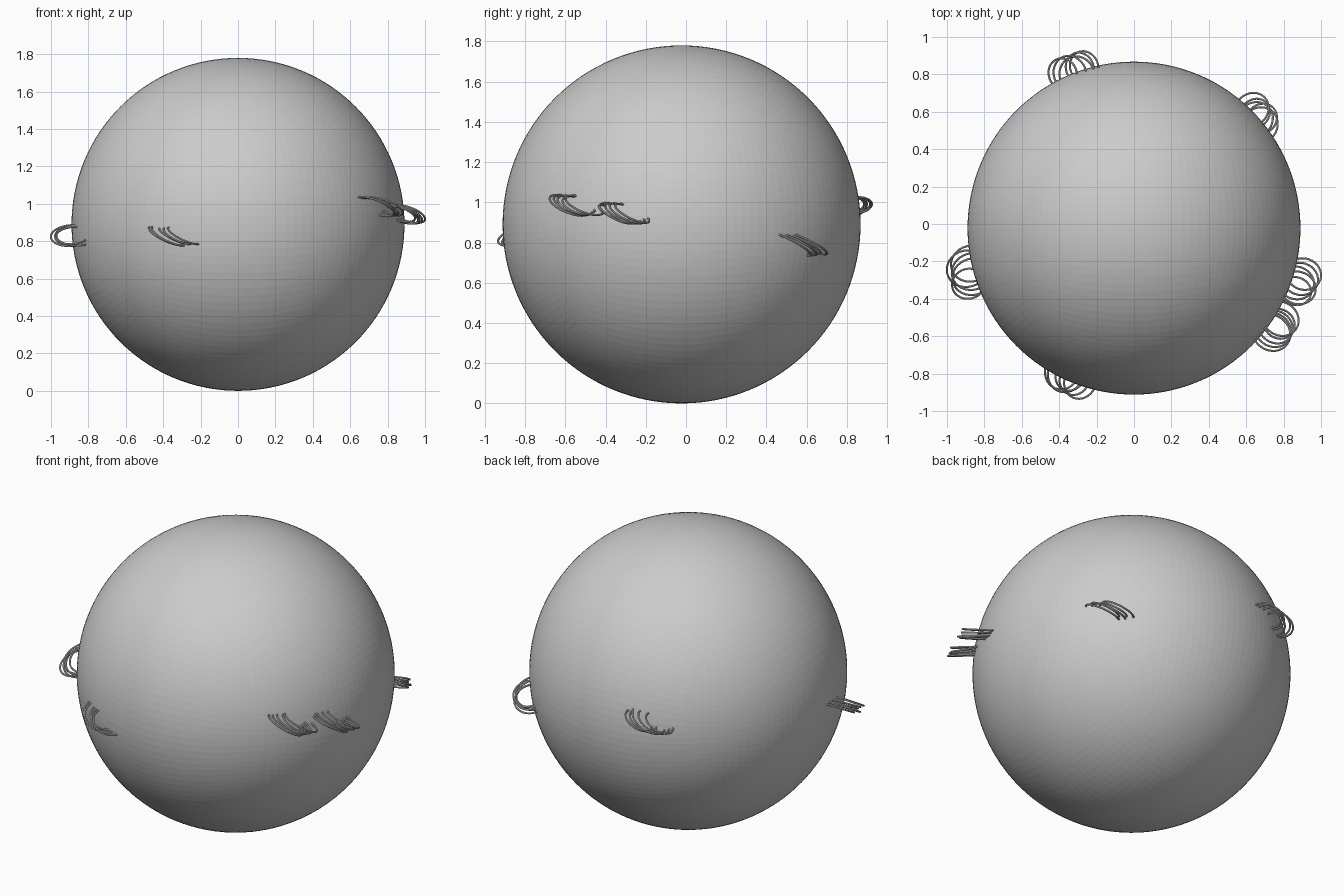
import bpy, bmesh, math, random
from mathutils import Vector

if "Cube" in bpy.data.objects:
    bpy.data.objects.remove(bpy.data.objects["Cube"])

random.seed(4)
R = 0.89
CENTRE = Vector((0, -0.022, R))

grey = bpy.data.materials.new("plain grey")
grey.diffuse_color = (0.6, 0.6, 0.6, 1)
grey.use_nodes = True
grey.node_tree.nodes["Principled BSDF"].inputs["Base Color"].default_value = grey.diffuse_color

# Ball: finely divided cube pushed out to a sphere
bm = bmesh.new()
bmesh.ops.create_cube(bm, size=2)
bmesh.ops.subdivide_edges(bm, edges=bm.edges[:], cuts=31, use_grid_fill=True)
for v in bm.verts:
    p = Vector([math.tan(c * math.pi / 4) for c in v.co])
    v.co = CENTRE + p.normalized() * R
mesh = bpy.data.meshes.new("ball")
bm.to_mesh(mesh)
bm.free()
mesh.materials.append(grey)
bpy.context.collection.objects.link(bpy.data.objects.new("ball", mesh))


def wire_tuft(name, azimuth, height, bulge, spread):
    """Overlapping wire hoops, sloping down to the right, partly sunk in the ball."""
    a = math.radians(azimuth)
    out = Vector((math.cos(a), math.sin(a), 0))
    side = Vector((-math.sin(a), math.cos(a), 0))
    curve = bpy.data.curves.new(name, 'CURVE')
    curve.dimensions = '3D'
    curve.bevel_depth = 0.0055
    curve.bevel_resolution = 2
    for k in (-1, -0.6, -0.15, 0.4, 1):
        s = k * spread
        drop = random.uniform(0.05, 0.22)
        across = (side - Vector((0, 0, 0.54))).normalized()
        forward = (out - Vector((0, 0, drop))).normalized()
        radius = random.uniform(0.082, 0.112)
        reach = bulge - radius - random.uniform(0, 0.03)
        centre = Vector((CENTRE.x, CENTRE.y, height))
        centre += side * s + out * (math.sqrt(R * R - s * s) + reach)
        spline = curve.splines.new('POLY')
        n = 32
        spline.points.add(n - 1)
        for i, pt in enumerate(spline.points):
            t = 2 * math.pi * i / n
            p = centre + radius * (across * math.cos(t) + forward * math.sin(t))
            pt.co = (*p, 1)
        spline.use_cyclic_u = True
    curve.materials.append(grey)
    obj = bpy.data.objects.new(name, curve)
    bpy.context.collection.objects.link(obj)
    # Turn the swept curve into a smooth mesh
    bpy.ops.object.select_all(action='DESELECT')
    obj.select_set(True)
    bpy.context.view_layer.objects.active = obj
    bpy.ops.object.convert(target='MESH')
    bpy.ops.object.shade_smooth_by_angle()


# Six tufts spread around the middle: azimuth, height, bulge, sideways spread
wire_tuft("back_left_tuft", 111, 0.985, 0.11, 0.06)
wire_tuft("back_right_tuft", 42.3, 0.79, 0.105, 0.045)
wire_tuft("right_tuft", -18.2, 0.945, 0.15, 0.05)
wire_tuft("front_right_tuft", -34.5, 0.985, 0.14, 0.045)
wire_tuft("front_tuft", -113, 0.83, 0.075, 0.055)
wire_tuft("left_tuft", 195.5, 0.83, 0.14, 0.05)
